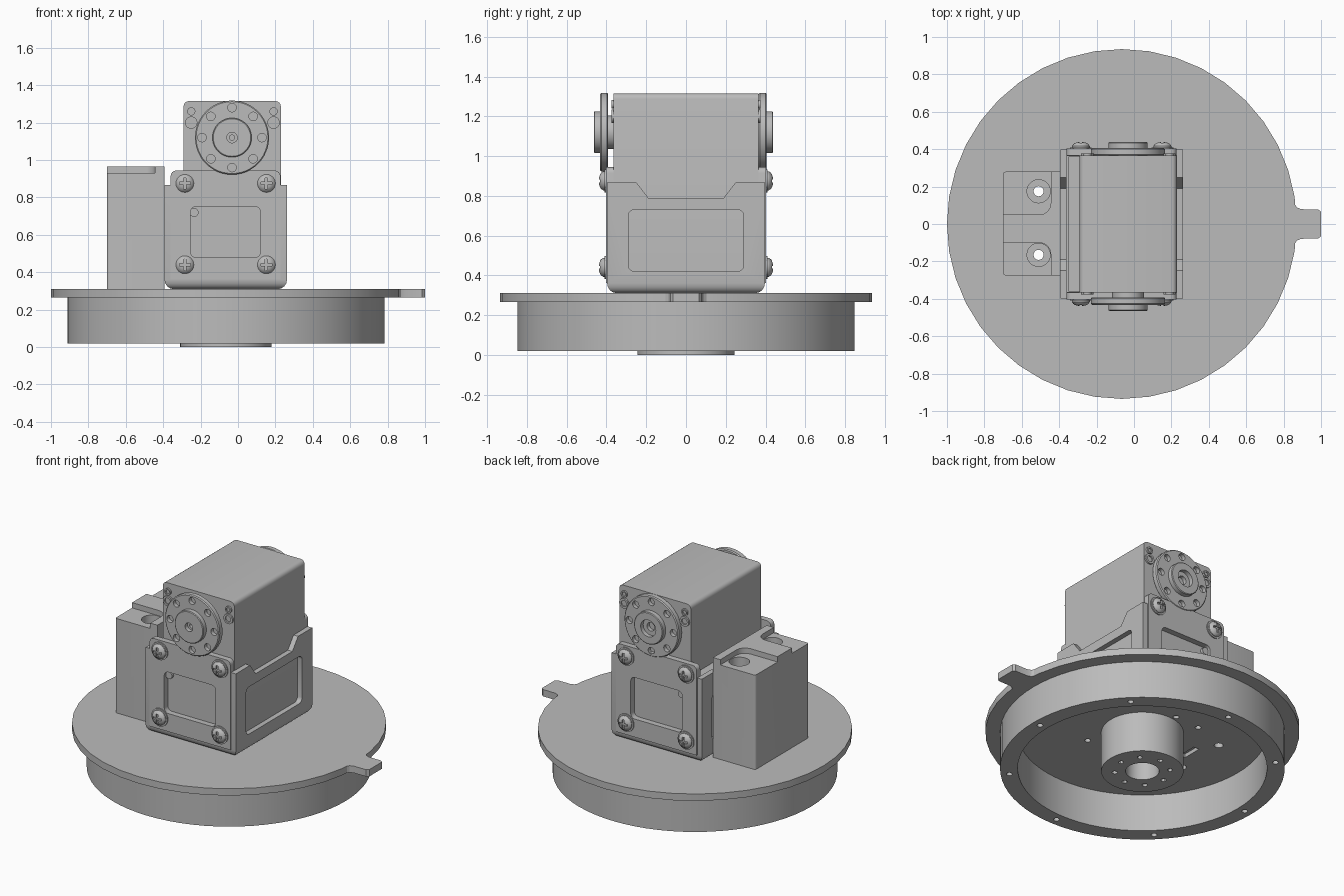
import bpy, bmesh
from math import sin, cos, pi, radians
from mathutils import Matrix, Vector

if "Cube" in bpy.data.objects:
    bpy.data.objects.remove(bpy.data.objects["Cube"], do_unlink=True)

grey = bpy.data.materials.new("machined grey")
grey.use_nodes = True
grey.diffuse_color = (0.5, 0.5, 0.5, 1)
grey.node_tree.nodes["Principled BSDF"].inputs["Base Color"].default_value = (0.5, 0.5, 0.5, 1)
parts = []
CX = -0.065          # axis of base and bracket
HX, HZ = -0.032, 1.12  # axis of the output horns


def finish(name, bm):
    bmesh.ops.recalc_face_normals(bm, faces=bm.faces)
    me = bpy.data.meshes.new(name)
    bm.to_mesh(me)
    bm.free()
    me.materials.append(grey)
    ob = bpy.data.objects.new(name, me)
    bpy.context.collection.objects.link(ob)
    parts.append(ob)
    return ob


def box(name, lo, hi, bevel=0.0, rule=None, segs=4):
    """Box between two corners; edges whose two ends pass the rule are rounded."""
    bm = bmesh.new()
    bmesh.ops.create_cube(bm, size=1)
    lo, hi = Vector(lo), Vector(hi)
    for v in bm.verts:
        v.co = Vector([l + (c + 0.5) * (h - l) for c, l, h in zip(v.co, lo, hi)])
    if bevel:
        mid = (lo + hi) / 2
        edges = [e for e in bm.edges
                 if rule(e.verts[0].co - mid, e.verts[1].co - mid)]
        bmesh.ops.bevel(bm, geom=edges, offset=bevel, segments=segs,
                        profile=0.5, affect='EDGES')
    return finish(name, bm)


def lathe(name, profile, loc, axis='Z', segs=48):
    """Turn a (radius, height) profile about an axis; zero radius makes a pole."""
    bm = bmesh.new()
    turn = {'Z': Matrix(), '-Y': Matrix.Rotation(pi / 2, 4, 'X'),
            'Y': Matrix.Rotation(-pi / 2, 4, 'X')}[axis]
    rings = [[bm.verts.new(turn @ Vector((r * cos(2 * pi * i / segs),
                                          r * sin(2 * pi * i / segs), h)) + Vector(loc))
              for i in range(segs)] for r, h in profile]
    for a, b in zip(rings, rings[1:] + rings[:1]):
        for i in range(segs):
            j = (i + 1) % segs
            bm.faces.new((a[i], a[j], b[j], b[i]))
    bmesh.ops.remove_doubles(bm, verts=bm.verts, dist=0.0001)
    return finish(name, bm)


def cyl(name, r, depth, loc, axis='Z', segs=20):
    return lathe(name, [(0, 0), (r, 0), (r, depth), (0, depth)], loc, axis, segs)


def prism(name, pts, z0, z1):
    bm = bmesh.new()
    face = bm.faces.new([bm.verts.new((x, y, z0)) for x, y in pts])
    new = bmesh.ops.extrude_face_region(bm, geom=[face])["geom"]
    bmesh.ops.translate(bm, vec=(0, 0, z1 - z0),
                        verts=[v for v in new if isinstance(v, bmesh.types.BMVert)])
    return finish(name, bm)


def combine(target, tools, operation='DIFFERENCE'):
    """Boolean each tool into the target, then drop the tools."""
    for t in tools:
        m = target.modifiers.new("cut", 'BOOLEAN')
        m.operation, m.object, m.solver = operation, t, 'EXACT'
    dg = bpy.context.evaluated_depsgraph_get()
    me = bpy.data.meshes.new_from_object(target.evaluated_get(dg))
    target.modifiers.clear()
    target.data = me
    for t in tools:
        parts.remove(t)
        bpy.data.objects.remove(t, do_unlink=True)


def circle(n, r, x=0.0, y=0.0, phase=0.0):
    return [(x + r * cos(2 * pi * i / n + phase), y + r * sin(2 * pi * i / n + phase))
            for i in range(n)]


# Base plate with locating tab and through holes
plate = cyl("base_plate", 0.935, 0.045, (CX, 0, 0.265), segs=40)
half = [(0.8, 0.11), (0.86, 0.105), (0.872, 0.088), (0.895, 0.079), (0.985, 0.078), (1.0, 0.065)]
tab = prism("tab", half + [(x, -y) for x, y in reversed(half)], 0.265, 0.31)
combine(plate, [tab], 'UNION')
mounts = [(-0.51, 0.175), (-0.51, -0.165)]
cuts = [cyl("c", 0.027, 0.2, (x, y, 0.2)) for x, y in mounts]
cuts += [cyl("c", 0.018, 0.03, (x, y, 0.255)) for x, y in
         [(0.125, -0.28), (0.125, 0.28), (-0.1, 0.27), (-0.28, 0.26), (-0.28, -0.26)]]
cuts.append(box("c", (-0.45, -0.065, 0.25), (-0.41, 0.065, 0.29)))
combine(plate, cuts)

# Rim below the plate
rim = lathe("base_rim", [(0.742, 0.02), (0.847, 0.02), (0.847, 0.268), (0.742, 0.268)],
            (CX, 0, 0), segs=72)
combine(rim, [cyl("c", 0.018, 0.08, (x, y, -0.02)) for x, y in circle(8, 0.795, CX)])

# Central hub
hub = lathe("base_hub", [(0.1, 0), (0.245, 0), (0.245, 0.268), (0.1, 0.268)], (CX, 0, 0))
combine(hub, [cyl("c", 0.016, 0.08, (x, y, -0.02), segs=12) for x, y in circle(8, 0.165, CX)])

# Folded bracket: tray with rounded bottom bends, windows and side notches
X0, X1 = -0.393, 0.262
bracket = box("bracket", (X0, -0.397, 0.31), (X1, 0.397, 0.867), 0.05,
              lambda a, b: a.z < 0 and b.z < 0)
cuts = [box("c", (X0 + 0.033, -0.364, 0.345), (X1 - 0.033, 0.364, 1)),
        box("c", (X0 - 0.1, -0.29, 0.42), (X1 + 0.1, 0.29, 0.73), 0.03,
            lambda a, b: abs(a.x - b.x) > 0.1)]
notch = prism("c", [(-0.25, 0.868), (-0.26, 0.95), (0.26, 0.95), (0.25, 0.868),
                    (0.19, 0.79), (-0.19, 0.79)], -0.5, 0.5)
notch.data.transform(Matrix(((0, 0, 1, 0), (1, 0, 0, 0), (0, 1, 0, 0), (0, 0, 0, 1))))
cuts.append(notch)


def front_window():
    return box("c", (-0.254, -0.6, 0.479), (0.12, 0.6, 0.751), 0.03,
               lambda a, b: abs(a.y - b.y) > 0.1)


combine(bracket, cuts + [front_window()])

for side, word in ((-1, "front"), (1, "back")):
    ya, yb = sorted((side * 0.366, side * 0.403))
    cheek = box("bracket_" + word + "_plate", (-0.36, ya, 0.36), (0.227, yb, 0.944), 0.03,
                lambda a, b: a.z > 0 and b.z > 0 and a.x * b.x > 0)
    combine(cheek, [front_window()])

# Servo case
box("servo_case", (-0.291, -0.365, 0.345), (0.229, 0.365, 1.315), 0.028,
    lambda a, b: a.z > 0 and b.z > 0 and a.x * b.x > 0)
box("servo_lower_case", (-0.35, -0.36, 0.345), (0.22, 0.36, 0.85))

# Screws, bosses and horns on both ends
for side, word in ((-1, "front"), (1, "back")):
    axis = '-Y' if side < 0 else 'Y'
    for x in (-0.284, 0.152):
        for z in (0.44, 0.875):
            cyl(word + "_washer", 0.058, 0.008, (x, side * 0.402, z), axis, 24)
            head = lathe(word + "_screw",
                         [(0, 0), (0.048, 0), (0.048, 0.01), (0.04, 0.022), (0.025, 0.03),
                          (0, 0.033)], (x, side * 0.406, z), axis, 24)
            y0, y1 = sorted((side * 0.424, side * 0.46))
            combine(head, [box("c", (x - w, y0, z - h), (x + w, y1, z + h))
                           for w, h in ((0.03, 0.007), (0.007, 0.03))])
    for x in (-0.25, 0.19):
        for z, r in ((1.26, 0.022), (1.2, 0.033)):
            lathe(word + "_case_screw",
                  [(0, 0), (r, 0), (r, 0.012), (r * 0.6, 0.012), (r * 0.6, 0.004), (0, 0.004)],
                  (x, side * 0.364, z), axis, 20)
    cyl(word + "_window_pin", 0.024, 0.02, (-0.235, side * 0.364, 0.72), axis)
    # Stepped horn disc: the front one stands off on a neck
    lift = 0.392 if side < 0 else 0.366
    bore = 0.028 if side < 0 else 0.055
    if side < 0:
        cyl("front_horn_neck", 0.085, 0.04, (HX, -0.36, HZ), axis, 32)
    horn = lathe(word + "_horn",
                 [(0, 0), (0.192, 0), (0.198, 0.006), (0.198, 0.034), (0.192, 0.04),
                  (0.105, 0.04), (0.105, 0.068), (0.1, 0.072), (bore, 0.072),
                  (bore, 0.045), (bore * 0.5, 0.045), (bore * 0.5, 0.02), (0, 0.02)],
                 (HX, side * lift, HZ), axis)
    combine(horn, [cyl("c", 0.023, 0.1, (x, side * (lift + 0.015), z), axis, 16)
                   for x, z in circle(8, 0.16, HX, HZ)])

# Cable block with stepped corners and counterbored mounting holes
block = box("side_block", (-0.7, -0.275, 0.308), (-0.393, 0.28, 0.965), 0.015,
            lambda a, b: a.x < 0 and b.x < 0 and abs(a.z - b.z) > 0.1)
cuts = [box("c", (-0.8, 0.05, 0.93), (-0.445, 0.4, 1.1), 0.06,
            lambda a, b: a.x > 0 and b.x > 0 and a.y < 0 and b.y < 0),
        box("c", (-0.8, -0.4, 0.93), (-0.445, -0.1, 1.1), 0.06,
            lambda a, b: a.x > 0 and b.x > 0 and a.y > 0 and b.y > 0)]
for x, y in mounts:
    cuts += [cyl("c", 0.062, 0.2, (x, y, 0.87), segs=28), cyl("c", 0.027, 0.9, (x, y, 0.2))]
combine(block, cuts)

# Smooth the round faces, keep hard edges
bpy.ops.object.select_all(action='DESELECT')
for ob in parts:
    ob.select_set(True)
bpy.context.view_layer.objects.active = parts[0]
bpy.ops.object.shade_smooth_by_angle(angle=radians(30))
